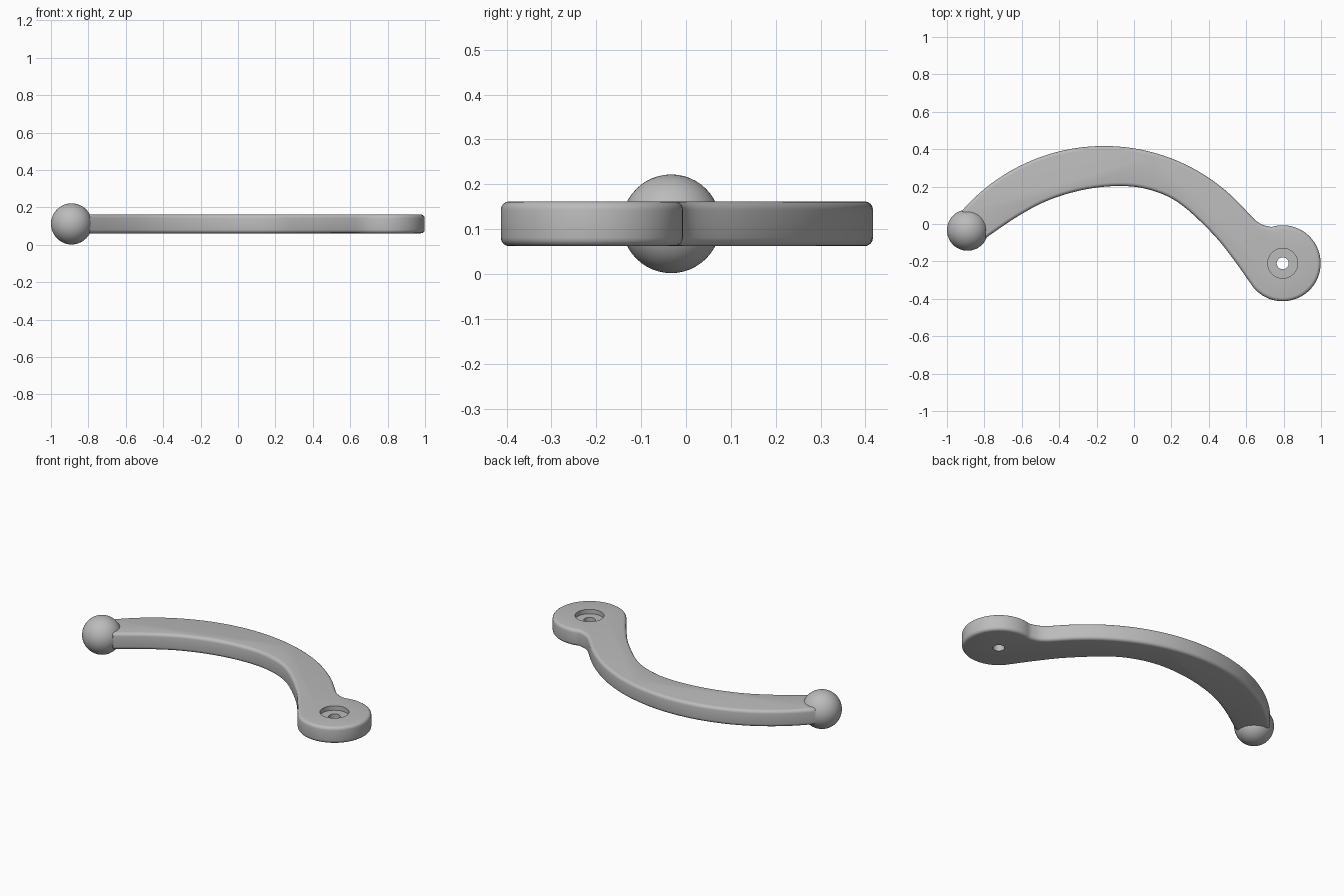
import bpy, bmesh, math
from mathutils import Vector
from mathutils.geometry import interpolate_bezier

cube = bpy.data.objects.get("Cube")
if cube:
    bpy.data.objects.remove(cube)

grey = bpy.data.materials.new("satin grey")
grey.use_nodes = True
colour = (0.5, 0.5, 0.5, 1)
grey.diffuse_color = colour
grey.node_tree.nodes["Principled BSDF"].inputs["Base Color"].default_value = colour

HEAD = Vector((0.795, -0.21))
HEAD_R = 0.203
BOTTOM, TOP = 0.062, 0.162


def arc(centre, radius, start, end, count):
    angles = [math.radians(start + (end - start) * i / count) for i in range(count + 1)]
    return [centre + radius * Vector((math.cos(a), math.sin(a))) for a in angles]


def smooth_path(points, steps=5):
    """Curve passing through all points."""
    pts = [Vector(p) for p in points]
    tangents = [(pts[min(i + 1, len(pts) - 1)] - pts[max(i - 1, 0)]) / 6 for i in range(len(pts))]
    path = [pts[0]]
    for i in range(len(pts) - 1):
        path += interpolate_bezier(pts[i], pts[i] + tangents[i],
                                   pts[i + 1] - tangents[i + 1], pts[i + 1], steps + 1)[1:]
    return [p.to_2d() for p in path]


def finish(obj):
    obj.data.materials.clear()
    obj.data.materials.append(grey)
    bpy.ops.object.select_all(action="DESELECT")
    obj.select_set(True)
    bpy.context.view_layer.objects.active = obj
    bpy.ops.object.shade_smooth_by_angle(angle=math.radians(35))


# Outline of the curved arm with its round eye
outer = arc(Vector((-0.16, -0.589)), 1.006, 139, 42, 48)
fillet = smooth_path([outer[-1], (0.645, 0.024), (0.687, -0.004), (0.735, -0.016)], 3)
head = arc(HEAD, HEAD_R, 107, -149, 48)
inner = smooth_path([(0.60, -0.285), (0.54, -0.2), (0.43, -0.062), (0.26, 0.098),
                     (0.12, 0.172), (-0.045, 0.203), (-0.25, 0.187), (-0.45, 0.13),
                     (-0.62, 0.042), (-0.79, -0.073)])
outline = outer + fillet[1:-1] + head + inner + [Vector((-0.89, -0.04))]

# Arm: extruded outline with rounded rims
bm = bmesh.new()
face = bm.faces.new([bm.verts.new((p.x, p.y, BOTTOM)) for p in reversed(outline)])
raised = bmesh.ops.extrude_face_region(bm, geom=[face], use_keep_orig=True)
for v in raised["geom"]:
    if isinstance(v, bmesh.types.BMVert):
        v.co.z = TOP
bmesh.ops.recalc_face_normals(bm, faces=bm.faces)
rims = [e for e in bm.edges if abs(e.verts[0].co.z - e.verts[1].co.z) < 1e-4]
bmesh.ops.bevel(bm, geom=rims, offset=0.019, segments=4, profile=0.5, affect="EDGES")
mesh = bpy.data.meshes.new("lever_arm")
bm.to_mesh(mesh)
bm.free()
arm = bpy.data.objects.new("lever_arm", mesh)
bpy.context.collection.objects.link(arm)

# Counterbore and through hole in the eye
for name, radius, low in (("counterbore_cutter", 0.08, TOP - 0.027), ("hole_cutter", 0.032, 0)):
    bpy.ops.mesh.primitive_cylinder_add(vertices=40, radius=radius, depth=0.3 - low,
                                        location=(HEAD.x, HEAD.y, (0.3 + low) / 2))
    cutter = bpy.context.object
    cutter.name = name
    cutter.hide_render = True
    cutter.hide_set(True)
    cut = arm.modifiers.new(name, "BOOLEAN")
    cut.operation = "DIFFERENCE"
    cut.solver = "EXACT"
    cut.object = cutter
bpy.context.view_layer.objects.active = arm
for cut in list(arm.modifiers):
    bpy.ops.object.modifier_apply(modifier=cut.name)
for name in ("counterbore_cutter", "hole_cutter"):
    bpy.data.objects.remove(bpy.data.objects[name])
finish(arm)

# Ball knob at the free end
bpy.ops.mesh.primitive_uv_sphere_add(segments=48, ring_count=24, radius=0.11,
                                     location=(-0.89, -0.033, 0.112))
knob = bpy.context.object
knob.name = "ball_knob"
finish(knob)
